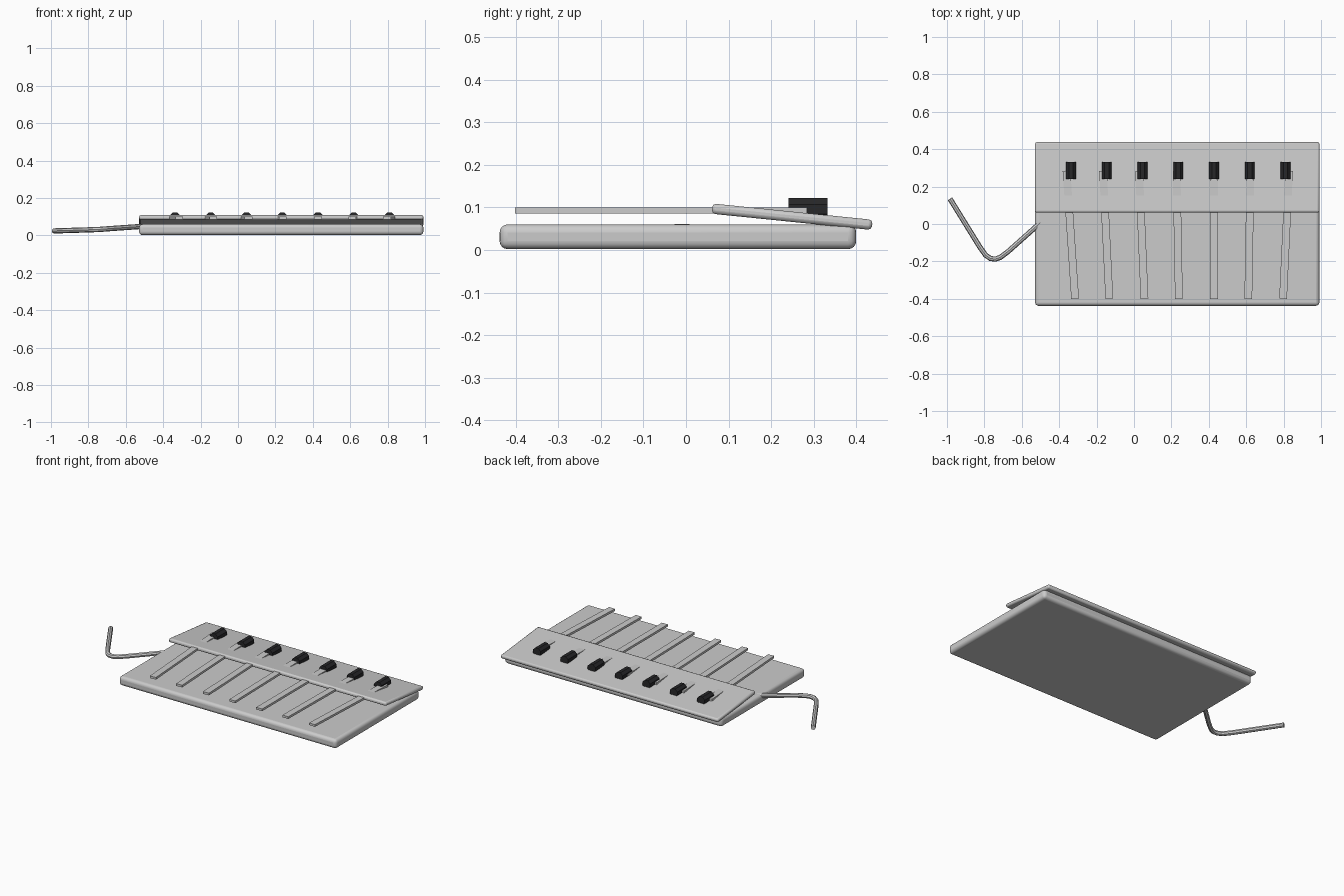
import bpy, math
from mathutils import Vector

if "Cube" in bpy.data.objects:
    bpy.data.objects.remove(bpy.data.objects["Cube"])


def smooth(ob):
    bpy.ops.object.select_all(action='DESELECT')
    ob.select_set(True)
    bpy.context.view_layer.objects.active = ob
    bpy.ops.object.shade_smooth_by_angle(angle=math.radians(35))


def box(name, centre, size, rot=(0, 0, 0), bevel=0.0, segments=3):
    bpy.ops.mesh.primitive_cube_add(size=1, location=centre, rotation=rot)
    ob = bpy.context.object
    ob.name = name
    ob.scale = size
    bpy.ops.object.transform_apply(location=False, rotation=False, scale=True)
    if bevel:
        mod = ob.modifiers.new("rounding", 'BEVEL')
        mod.width = bevel
        mod.segments = segments
        smooth(ob)
    return ob


CX, WIDTH = 0.231, 1.52

# Rounded base slab
box("base", (CX, -0.019, 0.031), (WIDTH, 0.837, 0.058), bevel=0.019, segments=4)

# Tilted cover plate over the back of the base
box("cover_plate", (CX, 0.249, 0.078), (WIDTH, 0.378, 0.024),
    rot=(math.radians(-5.8), 0, 0), bevel=0.009, segments=2)

# Dark material for the clips
dark = bpy.data.materials.new("dark_clip")
dark.diffuse_color = (0.02, 0.02, 0.022, 1)
dark.use_nodes = True
dark.node_tree.nodes["Principled BSDF"].inputs["Base Color"].default_value = dark.diffuse_color

# Fanned strips, each held by an octagonal clip
Y_FRONT, Y_BACK = -0.40, 0.285
front_x = [-0.315, -0.132, 0.056, 0.240, 0.428, 0.611, 0.797]
for i, xf in enumerate(front_x):
    clip_x = -0.337 + i * 0.1912
    slope = (-0.067, -0.049, -0.042, -0.018, 0.0, 0.017, 0.047)[i]
    angle = math.atan(-slope)
    length = (Y_BACK - Y_FRONT) / math.cos(angle)
    xm = xf + slope * (Y_BACK - Y_FRONT) / 2
    box(f"strip_{i + 1}", (xm, (Y_FRONT + Y_BACK) / 2, 0.093),
        (0.041, length, 0.014), rot=(0, 0, -math.atan(slope)))
    bpy.ops.mesh.primitive_cylinder_add(
        vertices=8, radius=0.0265 / math.cos(math.pi / 8), depth=0.092,
        location=(clip_x, 0.286, 0.096))
    clip = bpy.context.object
    clip.name = f"clip_{i + 1}"
    clip.rotation_euler = (math.pi / 2, math.pi / 8, 0)
    # Turn the octagon so that a flat side faces up
    clip.rotation_euler = (math.pi / 2, 0, 0)
    for v in clip.data.vertices:
        a, c = math.pi / 8, v.co.copy()
        v.co = Vector((c.x * math.cos(a) - c.y * math.sin(a),
                       c.x * math.sin(a) + c.y * math.cos(a), c.z))
    if min(abs(v.co.x) for v in clip.data.vertices) < 0.002:
        for v in clip.data.vertices:
            r = math.hypot(v.co.x, v.co.y)
            t = math.atan2(v.co.y, v.co.x) + math.pi / 8
            v.co.x, v.co.y = r * math.cos(t), r * math.sin(t)
    clip.data.materials.append(dark)

# Bent cable leaving the left side
curve = bpy.data.curves.new("cable", 'CURVE')
curve.dimensions = '3D'
curve.bevel_depth = 0.014
curve.bevel_resolution = 2
curve.use_fill_caps = True
path = [(-0.984, 0.135, 0.024), (-0.825, -0.122, 0.029), (-0.793, -0.167, 0.030),
        (-0.768, -0.184, 0.031), (-0.742, -0.188, 0.032), (-0.714, -0.178, 0.034),
        (-0.675, -0.149, 0.037), (-0.530, -0.020, 0.047), (-0.500, 0.007, 0.047)]
spline = curve.splines.new('POLY')
spline.points.add(len(path) - 1)
for p, co in zip(spline.points, path):
    p.co = (*co, 1)
cable = bpy.data.objects.new("cable", curve)
bpy.context.collection.objects.link(cable)
bpy.context.view_layer.objects.active = cable
bpy.ops.object.select_all(action='DESELECT')
cable.select_set(True)
bpy.ops.object.convert(target='MESH')
smooth(bpy.context.object)
